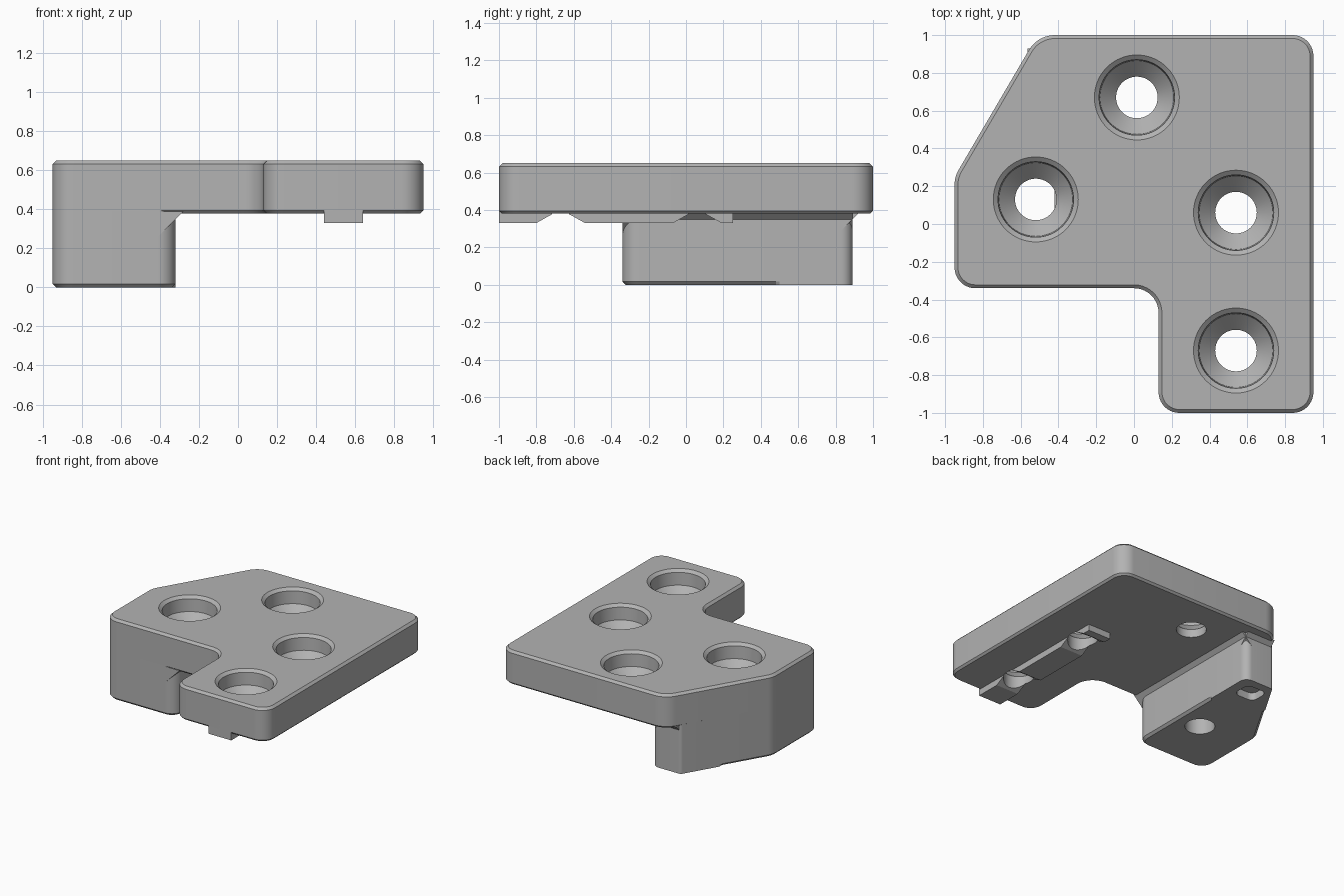
import bpy, bmesh, math
from mathutils import Vector

if "Cube" in bpy.data.objects:
    bpy.data.objects.remove(bpy.data.objects["Cube"])

grey = bpy.data.materials.new("machined_grey")
grey.diffuse_color = (0.45, 0.45, 0.45, 1)
grey.use_nodes = True
grey.node_tree.nodes["Principled BSDF"].inputs["Base Color"].default_value = grey.diffuse_color


def finish(name, bm):
    bmesh.ops.recalc_face_normals(bm, faces=bm.faces)
    me = bpy.data.meshes.new(name)
    bm.to_mesh(me)
    bm.free()
    me.materials.append(grey)
    ob = bpy.data.objects.new(name, me)
    bpy.context.collection.objects.link(ob)
    return ob


def rounded(corners, steps=10):
    """Counter-clockwise outline from (x, y, radius) corners."""
    out, n = [], len(corners)
    for i, (x, y, r) in enumerate(corners):
        p = Vector((x, y))
        if r == 0:
            out.append(p)
            continue
        u = (Vector(corners[i - 1][:2]) - p).normalized()
        v = (Vector(corners[(i + 1) % n][:2]) - p).normalized()
        half = u.angle(v) / 2
        c = p + (u + v).normalized() * (r / math.sin(half))
        a = p + u * (r / math.tan(half)) - c
        b = p + v * (r / math.tan(half)) - c
        sweep = a.angle_signed(b)   # clockwise positive
        for k in range(steps + 1):
            t = -sweep * k / steps
            out.append(c + Vector((a.x * math.cos(t) - a.y * math.sin(t),
                                   a.x * math.sin(t) + a.y * math.cos(t))))
    return out


def inset(pts, d, rule):
    res = []
    for i, p in enumerate(pts):
        e1 = (p - pts[i - 1]).normalized()
        e2 = (pts[(i + 1) % len(pts)] - p).normalized()
        n1, n2 = Vector((-e1.y, e1.x)), Vector((-e2.y, e2.x))
        res.append(p + (n1 + n2) * (d / (1 + n1.dot(n2)) if rule(p) else 0))
    return res


def layered(name, pts, layers, rule=lambda p: True):
    """Stack of outlines, each layer given as (z, inset)."""
    bm = bmesh.new()
    rings = [[bm.verts.new((q.x, q.y, z)) for q in inset(pts, d, rule)]
             for z, d in layers]
    n = len(pts)
    for lo, hi in zip(rings, rings[1:]):
        for i in range(n):
            j = (i + 1) % n
            bm.faces.new((lo[i], lo[j], hi[j], hi[i]))
    bm.faces.new(rings[0][::-1])
    bm.faces.new(rings[-1])
    return finish(name, bm)


def prism(name, profile, a, b, axis):
    """Extrude a (h, z) profile from a to b along x or y."""
    bm = bmesh.new()
    place = (lambda h, z, t: (t, h, z)) if axis == 'x' else (lambda h, z, t: (h, t, z))
    e0 = [bm.verts.new(place(h, z, a)) for h, z in profile]
    e1 = [bm.verts.new(place(h, z, b)) for h, z in profile]
    for i in range(len(profile)):
        j = (i + 1) % len(profile)
        bm.faces.new((e0[i], e0[j], e1[j], e1[i]))
    bm.faces.new(e0)
    bm.faces.new(e1)
    return finish(name, bm)


def lathe(name, x, y, profile, seg=64):
    bm = bmesh.new()
    rings = [[bm.verts.new((x + r * math.cos(2 * math.pi * k / seg),
                            y + r * math.sin(2 * math.pi * k / seg), z))
              for k in range(seg)] for r, z in profile]
    for lo, hi in zip(rings, rings[1:]):
        for i in range(seg):
            j = (i + 1) % seg
            bm.faces.new((lo[i], lo[j], hi[j], hi[i]))
    bm.faces.new(rings[0])
    bm.faces.new(rings[-1])
    return finish(name, bm)


def cut(ob, cutters):
    bpy.context.view_layer.objects.active = ob
    for c in cutters:
        m = ob.modifiers.new("cut", 'BOOLEAN')
        m.operation, m.solver, m.object = 'DIFFERENCE', 'EXACT', c
        bpy.ops.object.modifier_apply(modifier=m.name)


def slant_x(y):
    return -0.95 + (y - 0.25) * 0.587


# top plate with small edge chamfers
plate_outline = rounded([(-0.95, -0.34, 0.11), (0.13, -0.34, 0.13), (0.13, -1, 0.11),
                         (0.95, -1, 0.11), (0.95, 1, 0.11), (-0.51, 1, 0.16),
                         (-0.95, 0.25, 0.16)])
plate = layered("mounting_plate", plate_outline,
                [(0.38, 0.015), (0.395, 0), (0.632, 0), (0.65, 0.018)])

# lower block, bottom chamfer only towards the front
block_outline = rounded([(-0.95, -0.34, 0.11), (-0.32, -0.34, 0.09), (-0.32, 0.48, 0),
                         (-0.32, 0.5, 0), (-0.32, 0.89, 0.06), (slant_x(0.89), 0.89, 0.03),
                         (slant_x(0.62), 0.62, 0), (slant_x(0.6), 0.6, 0),
                         (-0.95, 0.25, 0.16)])
block = layered("lower_block", block_outline, [(0, 0.018), (0.018, 0), (0.42, 0)],
                lambda p: p.y < (0.49 if p.x > -0.5 else 0.61))

# sloped fillets where the block meets the plate
side_fillet = prism("side_fillet", [(-0.42, 0.25), (-0.28, 0.39), (-0.42, 0.39)],
                    -0.34, 0.89, 'y')
back_fillet = prism("back_fillet", [(0.83, 0.29), (0.93, 0.39), (0.83, 0.39)],
                    slant_x(0.91), -0.32, 'x')

# locating rib with ramped gaps at the two holes
rib = prism("locating_rib", [(-1, 0.42), (-1, 0.33), (-0.8, 0.33), (-0.72, 0.375),
                             (-0.62, 0.375), (-0.54, 0.33), (-0.07, 0.33), (0.01, 0.375),
                             (0.11, 0.375), (0.19, 0.33), (0.25, 0.33), (0.25, 0.42)],
            0.44, 0.64, 'x')

# countersunk screw holes
screw = [(0.11, -0.1), (0.11, 0.445), (0.195, 0.53), (0.2, 0.63), (0.225, 0.65), (0.225, 0.7)]
holes = [lathe("hole_cutter", x, y, screw)
         for x, y in ((0.015, 0.67), (-0.52, 0.13), (0.54, 0.06), (0.54, -0.67))]

# small pocket under the block near its back corner
pocket = layered("pocket_cutter", rounded([(-0.58, 0.66, 0.05), (-0.4, 0.66, 0.05),
                                           (-0.4, 0.82, 0.05), (-0.58, 0.82, 0.05)]),
                 [(-0.05, 0), (0.06, 0)])

cut(plate, holes)
cut(block, [holes[1], pocket])
cut(rib, holes[2:])

for c in holes + [pocket]:
    bpy.data.objects.remove(c)

for ob in (plate, block, rib, side_fillet, back_fillet):
    bpy.ops.object.select_all(action='DESELECT')
    ob.select_set(True)
    bpy.context.view_layer.objects.active = ob
    bpy.ops.object.shade_smooth_by_angle(angle=math.radians(25))
